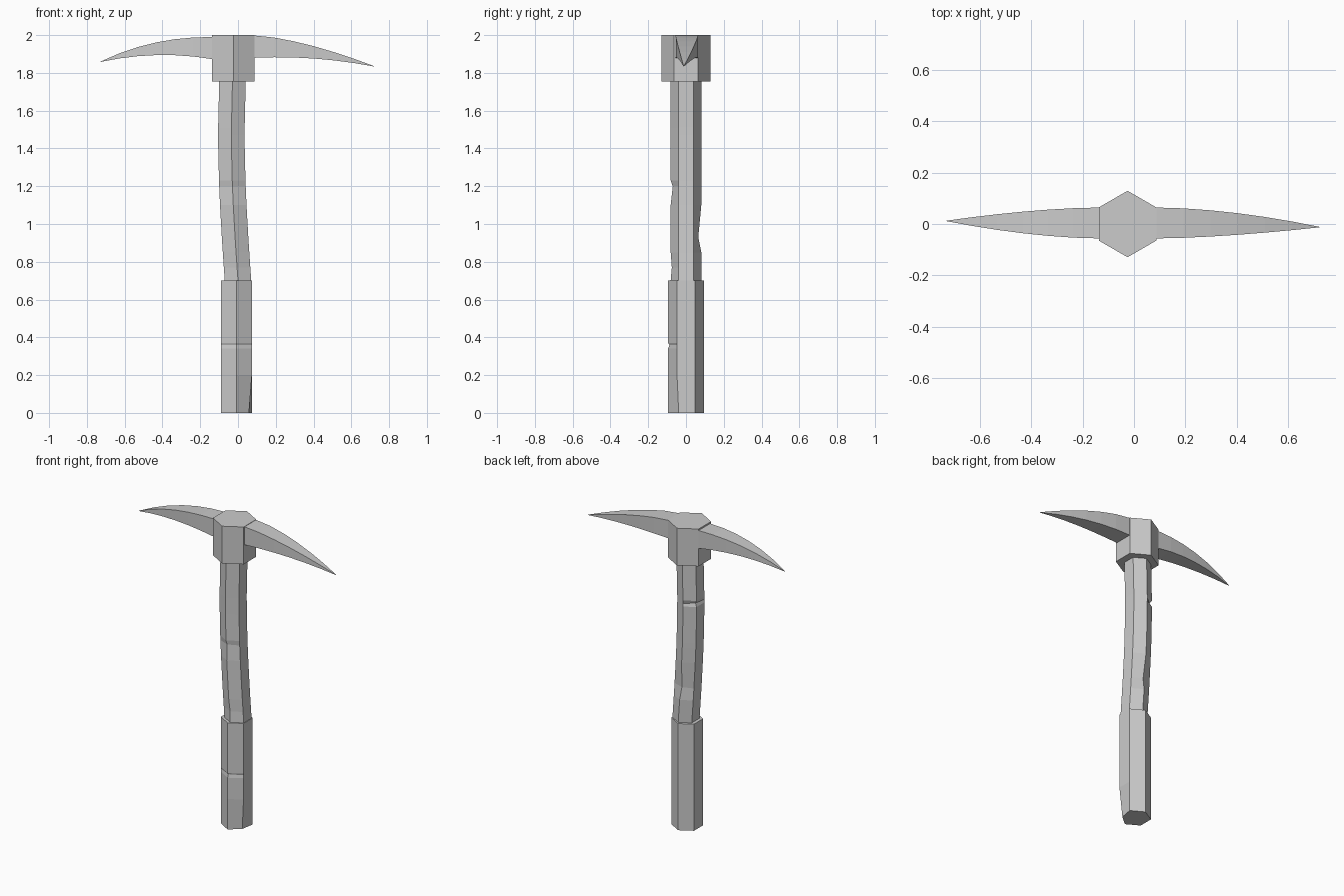
import bpy, bmesh
from math import sin, cos, pi

default = bpy.data.objects.get("Cube")
if default:
    bpy.data.objects.remove(default, do_unlink=True)

GREY = (0.6, 0.6, 0.6, 1)
grey = bpy.data.materials.new("plain grey")
grey.use_nodes = True
grey.diffuse_color = GREY
grey.node_tree.nodes["Principled BSDF"].inputs["Base Color"].default_value = GREY


def loft(name, rings):
    """Skin equal-sized rings of points and cap both ends."""
    bm = bmesh.new()
    loops = [[bm.verts.new(point) for point in ring] for ring in rings]
    for lower, upper in zip(loops, loops[1:]):
        for i in range(len(lower)):
            bm.faces.new((lower[i - 1], lower[i], upper[i], upper[i - 1]))
    bm.faces.new(loops[0])
    bm.faces.new(loops[-1])
    bmesh.ops.recalc_face_normals(bm, faces=bm.faces)
    mesh = bpy.data.meshes.new(name)
    bm.to_mesh(mesh)
    bm.free()
    mesh.materials.append(grey)
    obj = bpy.data.objects.new(name, mesh)
    bpy.context.collection.objects.link(obj)


# Hexagon corners, counter-clockwise from the back left
CORNERS = LEFT_BACK, BACK, RIGHT_BACK, RIGHT_FRONT, FRONT, LEFT_FRONT = range(6)


def hexagon(height, centre_x, radius, chipped=None, depth=0):
    """Six-sided ring; one corner may be chipped toward the centre."""
    ring = []
    for corner in CORNERS:
        angle = (corner + 0.5) * pi / 3
        reach = radius - depth if corner == chipped else radius
        ring.append((centre_x + reach * cos(angle), reach * sin(angle), height))
    return ring


def sway(height):
    """Sideways bend of the crooked shaft."""
    return -0.035 * sin(2 * (height - 0.7))


def shaft_ring(height, chipped=None, depth=0):
    return hexagon(height, sway(height), 0.081, chipped, depth)


# Crooked shaft with chips worn into its corners
loft("shaft", [
    shaft_ring(0.7),
    shaft_ring(0.77, FRONT, 0.006),
    shaft_ring(0.85),
    shaft_ring(0.93, BACK, 0.016),
    shaft_ring(1.1),
    shaft_ring(1.2, FRONT, 0.011),
    shaft_ring(1.23),
    shaft_ring(1.4),
    shaft_ring(1.47),
    shaft_ring(1.49, RIGHT_BACK, 0.015),
    shaft_ring(1.51),
    shaft_ring(1.8),
])


def grip_ring(height, chipped=None, depth=0):
    return hexagon(height, -0.009, 0.095, chipped, depth)


# Thicker grip with a nick in front and a worn lower corner
loft("grip", [
    grip_ring(0, LEFT_FRONT, 0.018),
    grip_ring(0.2),
    grip_ring(0.34),
    grip_ring(0.36, FRONT, 0.008),
    grip_ring(0.37),
    grip_ring(0.7),
])

# Socket that holds the blades
loft("head_socket", [hexagon(height, -0.025, 0.129) for height in (1.755, 2)])


def blade(name, root, length, top, drop, droop, bottom, rise, fall, lean):
    """Four-sided blade that curves down and tapers to a point."""
    steps = 6
    sections = []
    for step in range(steps + 1):
        t = step / steps
        x = root + length * t
        upper = top - drop * t ** droop
        lower = bottom + rise * t - fall * t * t
        middle = 0.004 + lean * t * t
        half = 0.059 * (1 - t ** 1.7) + 0.001
        front, back = middle - half, middle + half
        sections.append([(x, front, lower), (x, back, lower),
                         (x, back, upper), (x, front, upper)])
    loft(name, sections)


blade("left_blade", root=0.086, length=0.634, top=1.998, drop=0.162, droop=1.5,
      bottom=1.88, rise=0.03, fall=0.076, lean=-0.016)
blade("right_blade", root=-0.136, length=-0.592, top=1.99, drop=0.13, droop=2.2,
      bottom=1.873, rise=0.1, fall=0.115, lean=0.008)
